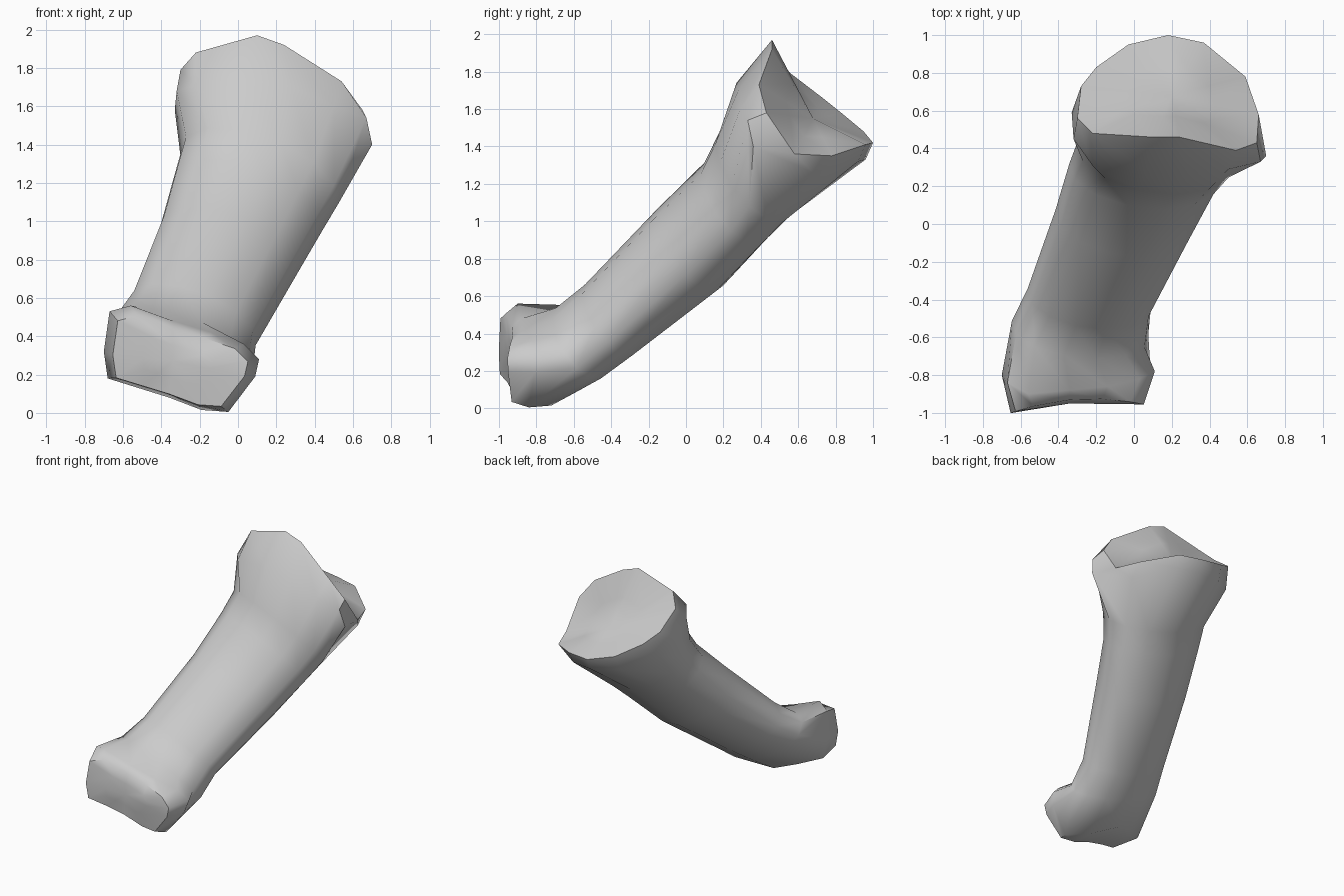
import bpy, bmesh
from math import cos, sin, tau
from mathutils import Vector

if "Cube" in bpy.data.objects:
    bpy.data.objects.remove(bpy.data.objects["Cube"])

N = 13                                   # sides of the shaft
U = Vector((.93, -.05, -.36))            # width direction
V = Vector((.22, -.71, .67))             # thickness direction


def section(x, y, z, w, t):
    """Elliptical shaft section."""
    c = Vector((x, y, z))
    return [c + U * (1.02 * w * cos(tau * k / N)) + V * (1.02 * t * sin(tau * k / N))
            for k in range(N)]


# rounded outline around the lower knuckles
knuckle = [Vector(p) for p in (
    (.09, -.81, .19), (.11, -.78, .28), (.03, -.82, .36), (-.14, -.86, .42),
    (-.34, -.88, .48), (-.56, -.90, .56), (-.67, -.84, .53), (-.70, -.80, .32),
    (-.68, -.77, .18), (-.52, -.66, .13), (-.36, -.60, .08), (-.19, -.72, .015),
    (-.05, -.84, .005))]

# lower end, pulled in and bulged forward at both knuckles
tip = []
for p in knuckle:
    x = -.34 + .87 * (p.x + .34)
    tip.append(Vector((x, -.925 - .075 * ((x + .22) / .43) ** 2,
                       .2 + .85 * (p.z - .2))))

# collar below the upper joint
collar = [Vector(p) for p in (
    (.70, .36, 1.40), (.67, .33, 1.54), (.50, .29, 1.60), (.28, .28, 1.70),
    (.06, .27, 1.74), (-.22, .31, 1.71), (-.32, .45, 1.68), (-.33, .59, 1.58),
    (-.27, .72, 1.46), (-.05, .90, 1.36), (.18, .96, 1.33), (.36, .92, 1.32),
    (.59, .68, 1.26))]

# saddle-shaped rim of the upper joint
rim = [Vector(p) for p in (
    (.66, .58, 1.36), (.65, .43, 1.58), (.54, .39, 1.73), (.24, .46, 1.92),
    (.10, .46, 1.97), (-.22, .48, 1.88), (-.30, .56, 1.79), (-.28, .73, 1.66),
    (-.20, .83, 1.58), (-.03, .95, 1.48), (.18, 1.0, 1.42), (.37, .96, 1.41),
    (.59, .78, 1.35))]


def inset(ring, centre, f):
    return [p.lerp(centre, f) for p in ring]


groove = Vector((-.34, -.95, .27))
socket = Vector((.20, .68, 1.55))
rings = [
    inset(tip, groove, .5), tip, knuckle,
    section(-.285, -.565, .355, .38, .205),
    section(-.235, -.40, .48, .345, .215),
    section(-.055, .015, .85, .375, .26),
    section(.05, .26, 1.10, .41, .25),
    section(.11, .36, 1.24, .43, .28),
    collar, rim, inset(rim, socket, .5)]

# loft the rings and close both joint faces
bm = bmesh.new()
loops = [[bm.verts.new(p) for p in r] for r in rings]
for a, b in zip(loops, loops[1:]):
    for k in range(N):
        j = (k + 1) % N
        bm.faces.new((a[k], a[j], b[j], b[k]))
for loop, centre in ((loops[0], groove), (loops[-1], socket)):
    c = bm.verts.new(centre)
    for k in range(N):
        bm.faces.new((loop[k], loop[(k + 1) % N], c))
bmesh.ops.recalc_face_normals(bm, faces=bm.faces)

mesh = bpy.data.meshes.new("finger_bone")
bm.to_mesh(mesh)
bm.free()
bone = bpy.data.objects.new("finger_bone", mesh)
bpy.context.collection.objects.link(bone)
bpy.context.view_layer.objects.active = bone
bone.select_set(True)
bpy.ops.object.shade_smooth_by_angle(angle=.9)
